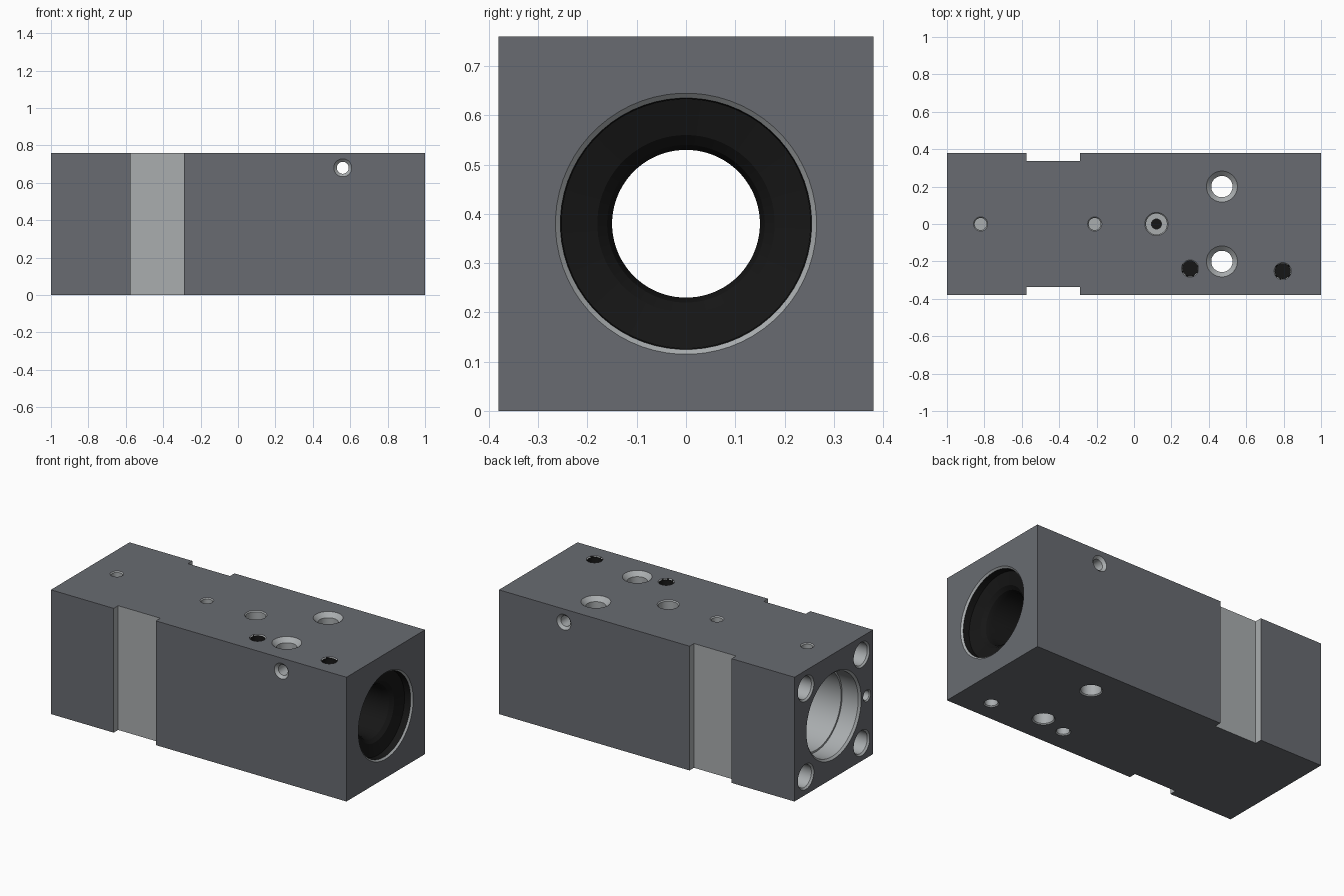
import bpy, bmesh, math
from mathutils import Vector

if "Cube" in bpy.data.objects:
    bpy.data.objects.remove(bpy.data.objects["Cube"])

SEG = 64
BODY, STEEL, BLACK = 0, 1, 2


def material(name, rgb):
    m = bpy.data.materials.new(name)
    m.diffuse_color = (*rgb, 1)
    m.use_nodes = True
    m.node_tree.nodes["Principled BSDF"].inputs["Base Color"].default_value = m.diffuse_color
    return m


MATS = [material("dark_anodised", (0.14, 0.148, 0.165)),
        material("bare_metal", (0.40, 0.42, 0.43)),
        material("black_lining", (0.008, 0.008, 0.008))]


def to_object(bm, name):
    bmesh.ops.recalc_face_normals(bm, faces=bm.faces)
    mesh = bpy.data.meshes.new(name)
    bm.to_mesh(mesh)
    bm.free()
    for m in MATS:
        mesh.materials.append(m)
    ob = bpy.data.objects.new(name, mesh)
    bpy.context.collection.objects.link(ob)
    return ob


def box(name, lo, hi, mat):
    bm = bmesh.new()
    bmesh.ops.create_cube(bm, size=1)
    for v in bm.verts:
        v.co = [lo[i] + (v.co[i] + 0.5) * (hi[i] - lo[i]) for i in range(3)]
    for f in bm.faces:
        f.material_index = mat
    return to_object(bm, name)


def cut(tool):
    mod = block.modifiers.new("cut", 'BOOLEAN')
    mod.operation = 'DIFFERENCE'
    mod.solver = 'EXACT'
    mod.object = tool
    bpy.context.view_layer.objects.active = block
    bpy.ops.object.modifier_apply(modifier=mod.name)
    bpy.data.objects.remove(tool)


def bore(origin, direction, profile, mat, seg=SEG):
    """Cut a turned hole; profile is (depth, radius) pairs from the mouth inward."""
    d = Vector(direction)
    u = d.orthogonal().normalized()
    w = d.cross(u)
    bm = bmesh.new()
    rings = []
    for t, r in profile:
        rings.append([bm.verts.new(Vector(origin) + d * t +
                      (u * math.cos(a) + w * math.sin(a)) * r)
                      for a in (2 * math.pi * (k + 0.5) / seg for k in range(seg))])
    for a, b in zip(rings, rings[1:]):
        for k in range(seg):
            n = (k + 1) % seg
            bm.faces.new((a[k], a[n], b[n], b[k]))
    bm.faces.new(rings[0])
    bm.faces.new(rings[-1])
    for f in bm.faces:
        f.material_index = mat
    cut(to_object(bm, "hole_cutter"))


def chamfered(R, r, depth):
    """Profile of a straight hole with a 45 degree mouth."""
    return [(-0.01, R + 0.01), (R - r, r), (depth, r)]


# Main block
block = box("valve_block", (-1, -0.38, 0), (1, 0.38, 0.76), BODY)
block.select_set(True)

# Clamping slots on both sides
for s in (-1, 1):
    y0, y1 = sorted((s * 0.337, s * 0.5))
    cut(box("slot_cutter", (-0.575, y0, -0.1), (-0.29, y1, 0.9), STEEL))

# Large left bore with an inner step
bore((-1, 0, 0.38), (1, 0, 0),
     [(-0.01, 0.275), (0.012, 0.253), (0.12, 0.253), (0.12, 0.242), (0.5, 0.242)], STEEL)

# Black-lined passage from the right face, opening into the left bore
bore((1, 0, 0.38), (-1, 0, 0),
     [(0.01, 0.255), (0.05, 0.253), (0.07, 0.18), (0.09, 0.16), (0.12, 0.15), (1.55, 0.15)], BLACK)
bore((1, 0, 0.38), (-1, 0, 0), [(-0.01, 0.275), (0.011, 0.254)], STEEL)

# Corner bolt holes and small port in the left face
for sy in (-1, 1):
    for sz in (-1, 1):
        bore((-1, sy * 0.27, 0.38 + sz * 0.27), (1, 0, 0),
             [(-0.01, 0.088), (0.01, 0.068), (0.14, 0.068), (0.14, 0.045), (0.38, 0.045)],
             STEEL, 32)
bore((-1, -0.32, 0.38), (1, 0, 0), chamfered(0.036, 0.03, 0.2), STEEL, 32)

# Vertical through holes, chamfered at top and bottom
for y in (-0.2, 0.2):
    bore((0.47, y, 0.76), (0, 0, -1), chamfered(0.083, 0.057, 0.8), STEEL, 32)
    bore((0.47, y, 0), (0, 0, 1), [(-0.01, 0.073), (0.006, 0.057)], STEEL, 32)

# Threaded blind holes in the top and bottom
for x, y in ((0.3, -0.238), (0.795, -0.252)):
    bore((x, y, 0.76), (0, 0, -1), chamfered(0.046, 0.04, 0.2), BLACK, 32)
    bore((x, y, 0.76), (0, 0, -1), [(-0.01, 0.056), (0.005, 0.041)], STEEL, 32)
    bore((x, y, 0), (0, 0, 1), chamfered(0.042, 0.036, 0.12), STEEL, 32)

# Shallow locating holes and the stepped port along the top
for x in (-0.82, -0.21):
    bore((x, 0, 0.76), (0, 0, -1), chamfered(0.038, 0.032, 0.07), STEEL, 32)
bore((0.12, 0, 0.76), (0, 0, -1), chamfered(0.062, 0.056, 0.07), STEEL, 32)
bore((0.12, 0, 0.70), (0, 0, -1), [(-0.01, 0.027), (0.1, 0.027)], BLACK, 24)

# Cross hole through both sides
bore((0.56, -0.38, 0.68), (0, 1, 0), chamfered(0.048, 0.032, 0.8), STEEL, 32)
bore((0.56, 0.38, 0.68), (0, -1, 0), [(-0.01, 0.058), (0.016, 0.032)], STEEL, 32)

bpy.ops.object.shade_smooth_by_angle(angle=math.radians(25))
